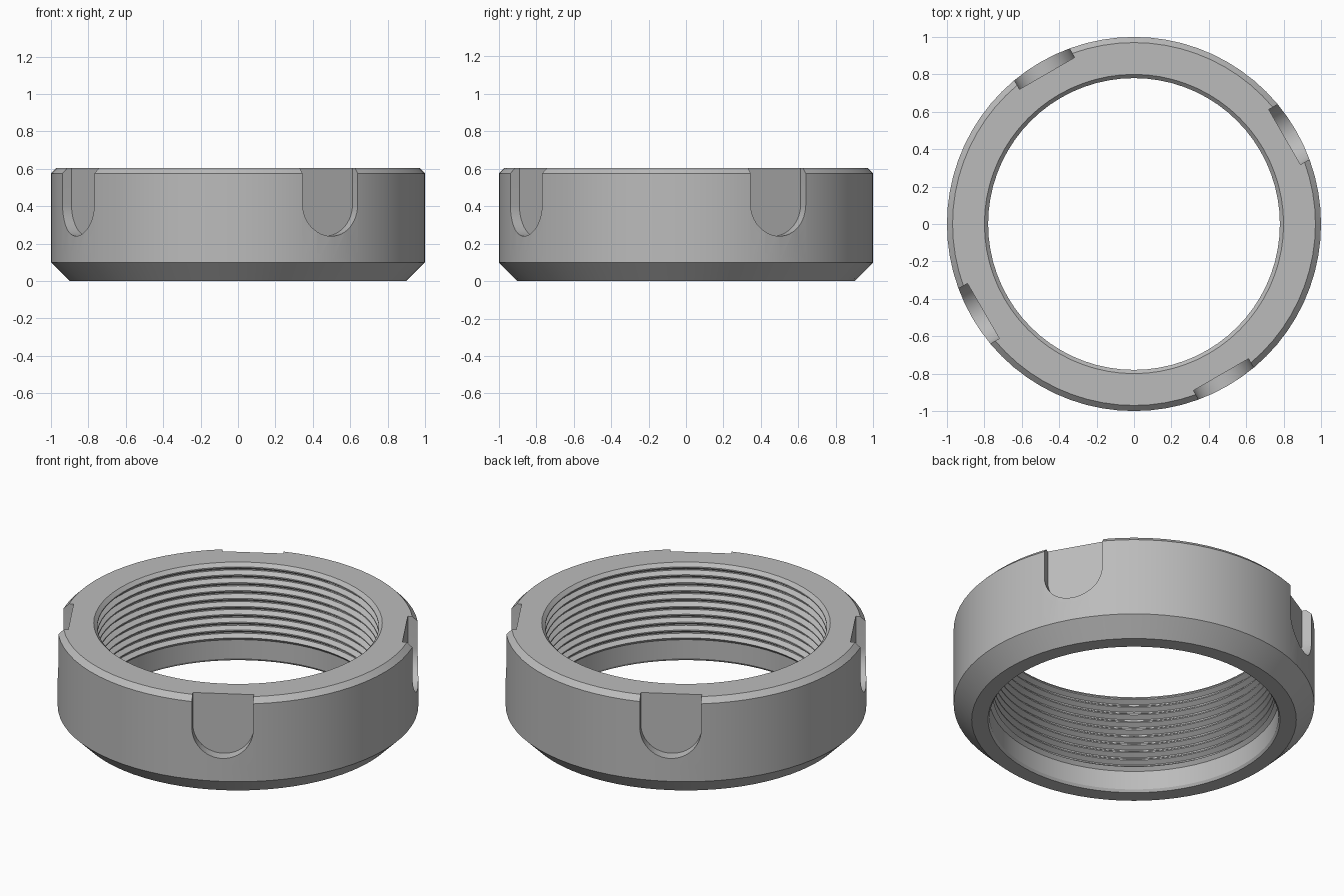
import bpy
import bmesh
from math import sin, cos, pi, radians
from mathutils import Matrix

SEGMENTS = 72
HEIGHT = 0.605
THREAD_LOW, THREAD_HIGH, TURNS = 0.15, 0.585, 9

cube = bpy.data.objects.get("Cube")
if cube:
    bpy.data.objects.remove(cube, do_unlink=True)

steel = bpy.data.materials.new("steel grey")
steel.use_nodes = True
steel.diffuse_color = (0.5, 0.5, 0.5, 1)
steel.node_tree.nodes["Principled BSDF"].inputs["Base Color"].default_value = (0.5, 0.5, 0.5, 1)


def make_object(name, bm):
    bmesh.ops.recalc_face_normals(bm, faces=bm.faces)
    mesh = bpy.data.meshes.new(name)
    bm.to_mesh(mesh)
    bm.free()
    obj = bpy.data.objects.new(name, mesh)
    bpy.context.collection.objects.link(obj)
    mesh.materials.append(steel)
    return obj


def lathe(name, profile):
    """Revolve a closed (radius, z) profile around the z axis."""
    bm = bmesh.new()
    rings = []
    for i in range(SEGMENTS):
        a = 2 * pi * i / SEGMENTS
        rings.append([bm.verts.new((r * cos(a), r * sin(a), z)) for r, z in profile])
    n = len(profile)
    for i, ring in enumerate(rings):
        following = rings[(i + 1) % SEGMENTS]
        for j in range(n):
            k = (j + 1) % n
            bm.faces.new((ring[j], following[j], following[k], ring[k]))
    return make_object(name, bm)


# Ring body: chamfered outside, threaded bore, plain relief below the thread
outside = [(0.81, 0), (0.9, 0), (1, 0.1), (1, 0.575), (0.97, HEIGHT), (0.8, HEIGHT)]
pitch = (THREAD_HIGH - THREAD_LOW) / TURNS
thread = []
for t in range(TURNS):
    z = THREAD_HIGH - t * pitch
    for r, step in ((0.78, 0.0), (0.78, 0.15), (0.806, 0.5), (0.806, 0.65)):
        thread.append((r, z - step * pitch))
relief = [(0.78, THREAD_LOW), (0.8, THREAD_LOW - 0.02), (0.8, 0.015)]
ring = lathe("ring_nut", outside + thread + relief)

# Four round-bottomed wrench slots with flat floors
HALF_WIDTH, SLOT_LOW, FLOOR = 0.17, 0.24, 0.93
outline = [(HALF_WIDTH, 0.8)]
for i in range(25):
    a = -pi * i / 24
    outline.append((HALF_WIDTH * cos(a), SLOT_LOW + HALF_WIDTH * (1 + sin(a))))
outline.append((-HALF_WIDTH, 0.8))

bm = bmesh.new()
for angle in (30, 120, 210, 300):
    turn = Matrix.Rotation(radians(angle), 4, "Z")
    face = bm.faces.new([bm.verts.new((FLOOR, y, z)) for y, z in outline])
    grown = bmesh.ops.extrude_face_region(bm, geom=[face], use_keep_orig=True)
    outer = [g for g in grown["geom"] if isinstance(g, bmesh.types.BMVert)]
    bmesh.ops.translate(bm, verts=outer, vec=(0.2, 0, 0))
    bmesh.ops.transform(bm, matrix=turn, verts=list(face.verts) + outer)
cutter = make_object("slot_cutter", bm)
cutter.hide_render = True

cut = ring.modifiers.new("slots", "BOOLEAN")
cut.operation = "DIFFERENCE"
cut.solver = "EXACT"
cut.object = cutter
bpy.ops.object.select_all(action="DESELECT")
ring.select_set(True)
bpy.context.view_layer.objects.active = ring
bpy.ops.object.modifier_apply(modifier=cut.name)
bpy.data.objects.remove(cutter, do_unlink=True)

# Smooth round walls, crisp machined edges
bpy.ops.object.shade_smooth_by_angle(angle=radians(25))
